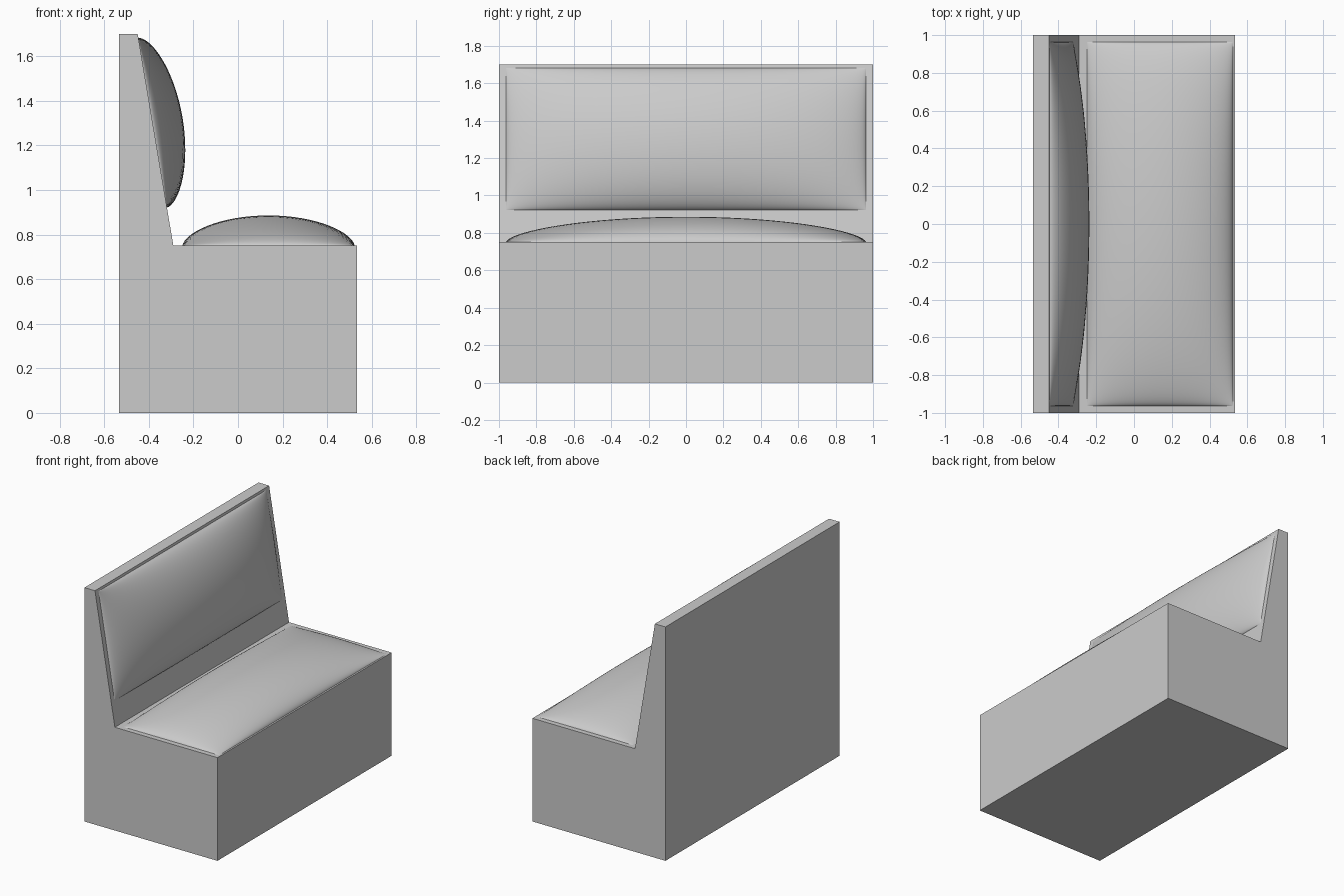
import bpy
import bmesh
import math
from mathutils import Matrix

cube = bpy.data.objects.get("Cube")
if cube:
    bpy.data.objects.remove(cube, do_unlink=True)

grey = bpy.data.materials.new("light grey")
grey.use_nodes = True
colour = (0.6, 0.6, 0.6, 1)
grey.diffuse_color = colour
grey.node_tree.nodes["Principled BSDF"].inputs["Base Color"].default_value = colour


def finish(bm, name):
    bmesh.ops.recalc_face_normals(bm, faces=bm.faces)
    mesh = bpy.data.meshes.new(name)
    bm.to_mesh(mesh)
    bm.free()
    mesh.materials.append(grey)
    obj = bpy.data.objects.new(name, mesh)
    bpy.context.collection.objects.link(obj)
    return obj


# Bench body: side profile extruded along its width
profile = [(-0.535, 0), (0.535, 0), (0.535, 0.75), (-0.29, 0.75),
           (-0.45, 1.7), (-0.535, 1.7)]
bm = bmesh.new()
side = bm.faces.new([bm.verts.new((x, -1, z)) for x, z in profile])
extruded = bmesh.ops.extrude_face_region(bm, geom=[side], use_keep_orig=True)
for v in extruded["geom"]:
    if isinstance(v, bmesh.types.BMVert):
        v.co.y = 1
finish(bm, "bench_body")


# Padded cushion: a grid puffed up in the middle, on a flat bottom
def cushion(name, matrix, half_x=0.386, half_y=0.963, puff=0.136, power=0.6):
    bm = bmesh.new()
    bmesh.ops.create_grid(bm, x_segments=32, y_segments=48, size=1)
    rim = [e for e in bm.edges if e.is_boundary]
    for v in bm.verts:
        # finer rows near the rim, where the padding curves most
        u = math.sin(v.co.x * math.pi / 2)
        w = math.sin(v.co.y * math.pi / 2)
        rise = max(0, (1 - u * u) * (1 - w * w)) ** power
        v.co = (u * half_x, w * half_y, puff * rise)
    bmesh.ops.contextual_create(bm, geom=rim)
    bm.transform(matrix)
    obj = finish(bm, name)
    bpy.ops.object.select_all(action="DESELECT")
    obj.select_set(True)
    bpy.context.view_layer.objects.active = obj
    bpy.ops.object.shade_smooth_by_angle(angle=math.radians(40))


cushion("seat_cushion", Matrix.Translation((0.137, 0, 0.75)))
lean = math.atan2(0.95, 0.16)
cushion("back_cushion", Matrix.Translation((-0.383, 0, 1.302))
        @ Matrix.Rotation(lean, 4, "Y"))
